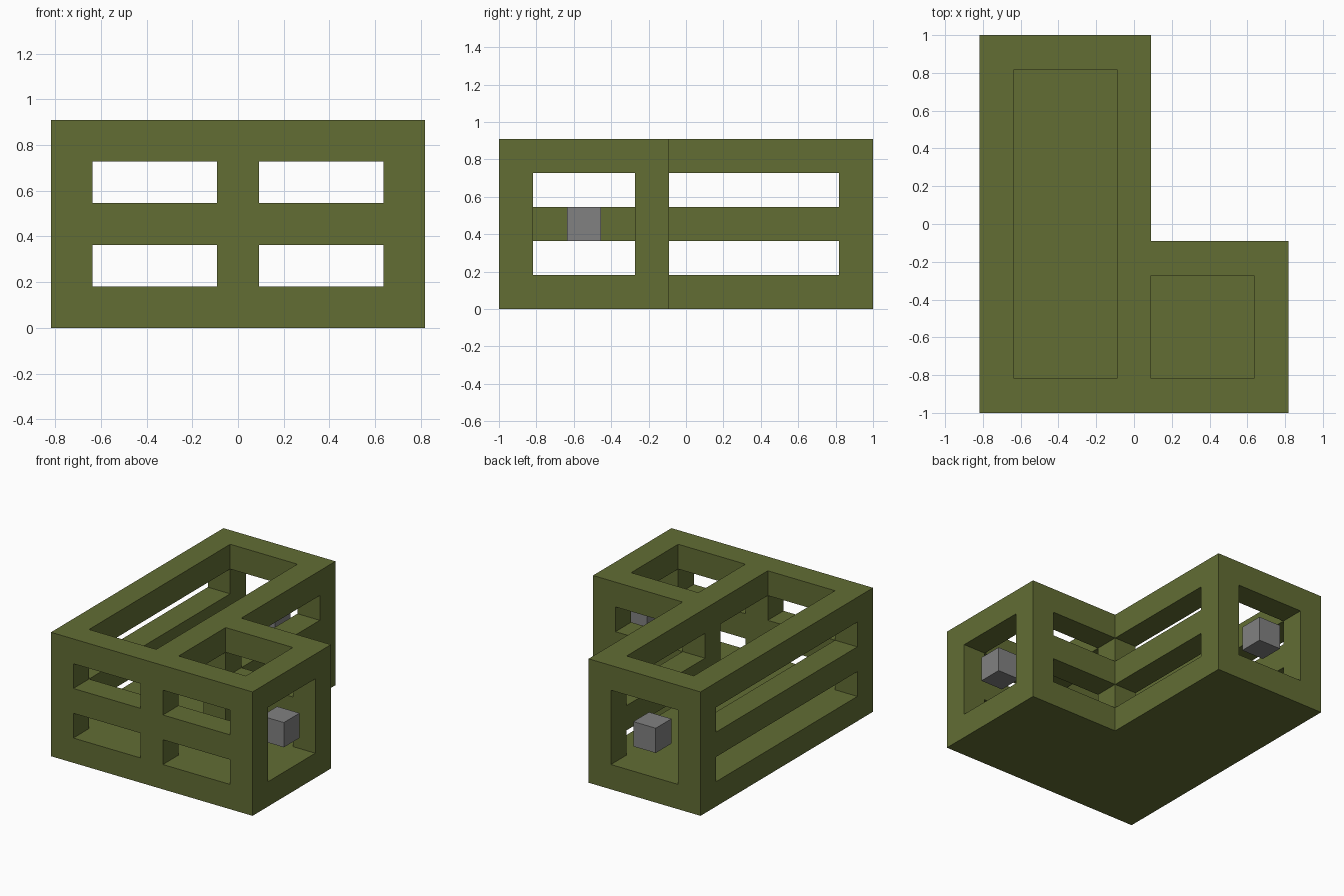
import bpy
import bmesh
from mathutils import Matrix

UNIT = 1 / 11  # one grid step of the design

default = bpy.data.objects.get("Cube")
if default:
    bpy.data.objects.remove(default, do_unlink=True)


def material(name, rgb):
    mat = bpy.data.materials.new(name)
    mat.use_nodes = True
    mat.diffuse_color = (*rgb, 1)
    mat.node_tree.nodes["Principled BSDF"].inputs["Base Color"].default_value = (*rgb, 1)
    return mat


def prism(name, outline, z0, z1, mat):
    """Extrude a flat outline from z0 to z1."""
    bm = bmesh.new()
    face = bm.faces.new([bm.verts.new((x, y, z0)) for x, y in outline])
    top = bmesh.ops.extrude_face_region(bm, geom=[face])["geom"]
    verts = [v for v in top if isinstance(v, bmesh.types.BMVert)]
    bmesh.ops.translate(bm, verts=verts, vec=(0, 0, z1 - z0))
    bmesh.ops.recalc_face_normals(bm, faces=bm.faces)
    mesh = bpy.data.meshes.new(name)
    bm.to_mesh(mesh)
    bm.free()
    mesh.materials.append(mat)
    obj = bpy.data.objects.new(name, mesh)
    bpy.context.scene.collection.objects.link(obj)
    return obj


def box(name, xs, ys, zs, mat):
    (x0, x1), (y0, y1) = xs, ys
    return prism(name, [(x0, y0), (x1, y0), (x1, y1), (x0, y1)], *zs, mat)


olive = material("olive_green", (0.122, 0.153, 0.034))
grey = material("mid_grey", (0.22, 0.22, 0.22))

# L-shaped body
frame = prism("corner_frame", [(-9, -11), (9, -11), (9, -1), (1, -1), (1, 11), (-9, 11)],
              0, 10, olive)

# Spans shared by the rooms and their windows
long_x, long_y = (-7, -1), (-9, 9)
short_x, short_y = (1, 7), (-9, -3)
door_z = (2, 8)

cuts = [
    (long_x, long_y, (2, 11)),       # long room, open on top
    (short_x, short_y, (2, 11)),     # short room, open on top
    ((-2, 10), short_y, door_z),     # passage and left end opening
    (long_x, (8, 12), door_z),       # back end opening
]
for band in ((2, 4), (6, 8)):        # two rows of slots
    cuts += [
        (long_x, (-12, -8), band),   # front slot of the long room
        (short_x, (-12, 0), band),   # front and back slots of the short room
        ((-10, -6), long_y, band),   # outer side slot
        ((-2, 2), (-1, 9), band),    # inner side slot
    ]

cutters = []
for i, (xs, ys, zs) in enumerate(cuts):
    cutter = box(f"cutter_{i}", xs, ys, zs, olive)
    cutter.hide_render = True
    mod = frame.modifiers.new(f"cut_{i}", 'BOOLEAN')
    mod.operation = 'DIFFERENCE'
    mod.solver = 'EXACT'
    mod.object = cutter
    cutters.append(cutter)

# Bake the cuts into the frame and drop the cutters
bpy.context.view_layer.update()
baked = bpy.data.meshes.new_from_object(
    frame.evaluated_get(bpy.context.evaluated_depsgraph_get()))
frame.modifiers.clear()
frame.data = baked
for cutter in cutters:
    bpy.data.objects.remove(cutter, do_unlink=True)

# Connector blocks set in the two end openings
blocks = [
    box("left_end_block", (7, 9), (-7, -5), (4, 6), grey),
    box("back_end_block", (-5, -3), (9, 11), (4, 6), grey),
]

for obj in [frame, *blocks]:
    obj.data.transform(Matrix.Scale(UNIT, 4))
